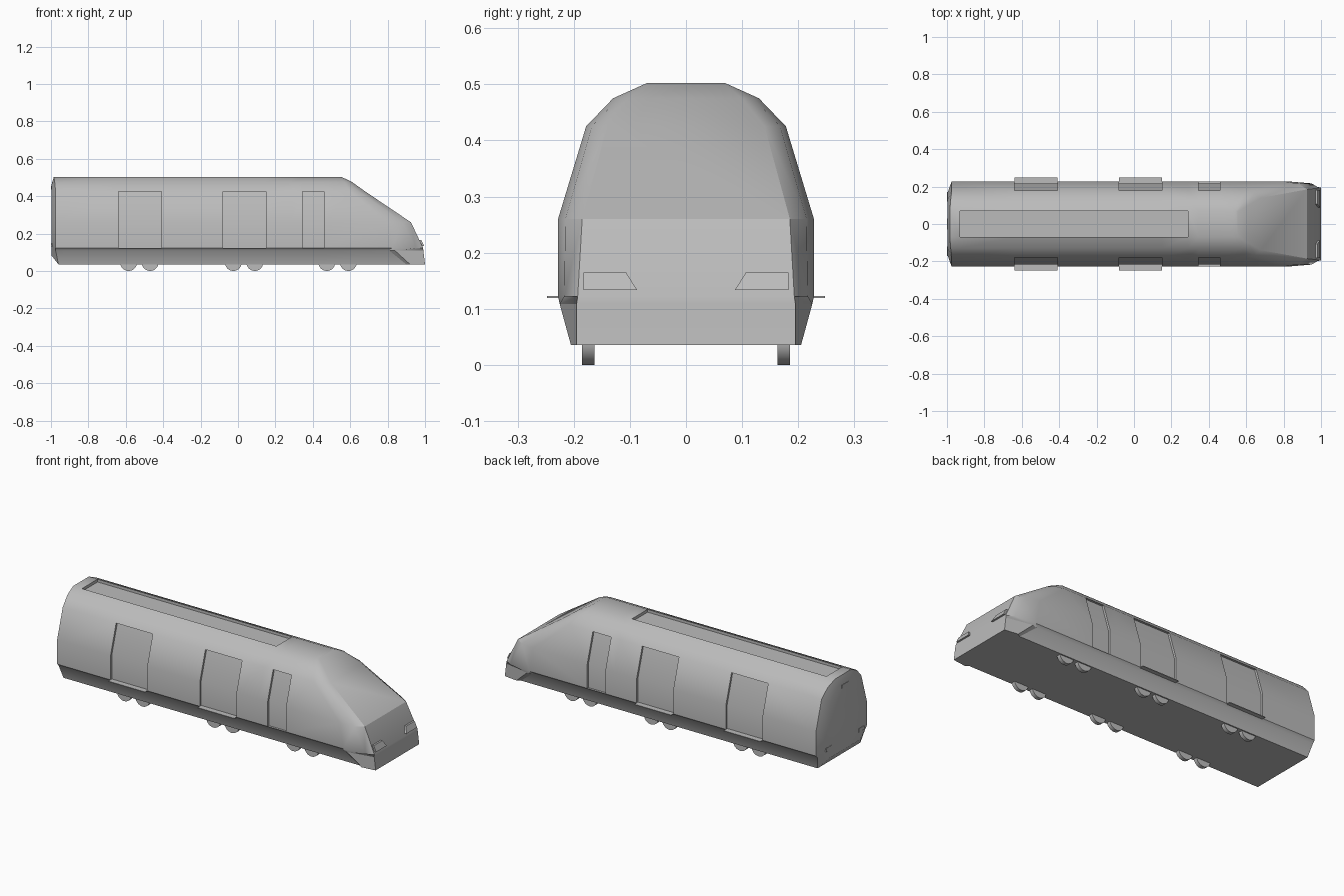
import bpy, bmesh, math
from mathutils import Vector

if "Cube" in bpy.data.objects:
    bpy.data.objects.remove(bpy.data.objects["Cube"], do_unlink=True)

grey = bpy.data.materials.new("plain_grey")
grey.use_nodes = True
grey.diffuse_color = (0.5, 0.5, 0.5, 1)
grey.node_tree.nodes["Principled BSDF"].inputs["Base Color"].default_value = (0.5, 0.5, 0.5, 1)


def finish(bm, name, angle=30):
    bmesh.ops.recalc_face_normals(bm, faces=bm.faces[:])
    mesh = bpy.data.meshes.new(name)
    bm.to_mesh(mesh)
    bm.free()
    mesh.materials.append(grey)
    obj = bpy.data.objects.new(name, mesh)
    bpy.context.collection.objects.link(obj)
    bpy.ops.object.select_all(action='DESELECT')
    bpy.context.view_layer.objects.active = obj
    obj.select_set(True)
    bpy.ops.object.shade_smooth_by_angle(angle=math.radians(angle))
    return obj


def prism(name, outline, offset):
    """Solid made by sweeping a flat outline along an offset."""
    bm = bmesh.new()
    low = [bm.verts.new(p) for p in outline]
    high = [bm.verts.new(Vector(p) + Vector(offset)) for p in outline]
    bm.faces.new(low)
    bm.faces.new(high)
    n = len(low)
    for i in range(n):
        j = (i + 1) % n
        bm.faces.new((low[i], low[j], high[j], high[i]))
    return finish(bm, name)


def box(name, x0, x1, y0, y1, z0, z1):
    return prism(name, [(x0, y0, z0), (x1, y0, z0), (x1, y1, z0), (x0, y1, z0)], (0, 0, z1 - z0))


# Body levels: height, half width, rear x, then three (x, y) nose corner points
levels = [
    (0.035, 0.192, -0.96, (0.90, 0.192), (0.92, 0.205), (1.00, 0.195)),
    (0.108, 0.214, -0.975, (0.81, 0.214), (0.84, 0.225), (0.991, 0.195)),
    (0.122, 0.228, -0.975, (0.82, 0.228), (0.95, 0.217), (0.99, 0.193)),
    (0.26, 0.228, -0.975, (0.80, 0.228), (0.88, 0.215), (0.925, 0.185)),
    (0.425, 0.178, -0.975, (0.60, 0.178), (0.645, 0.168), (0.68, 0.14)),
    (0.475, 0.13, -0.98, (0.57, 0.13), (0.59, 0.12), (0.61, 0.10)),
    (0.502, 0.07, -0.985, (0.53, 0.07), (0.545, 0.07), (0.555, 0.066)),
]
stations = [-0.93, -0.64, -0.41, -0.08, 0.15, 0.29, 0.345, 0.46]
doors = [(-0.64, -0.41), (-0.08, 0.15), (0.345, 0.46)]

bm = bmesh.new()
sides = {1: [], -1: []}
for s in sides:
    for z, y, rear, *nose in levels:
        # Bulged rear point, rear edge, straight wall, then nose corner
        row = [(-0.998, y * 0.72, 0.28 + (z - 0.28) * 0.8), (rear, y, z)]
        row += [(x, y, z) for x in stations]
        row += [(x, w, z) for x, w in nose]
        sides[s].append([bm.verts.new((x, s * w, h)) for x, w, h in row])

door_faces = {1: [], -1: []}
roof_faces = []
columns = len(stations) + 5
for s, rows in sides.items():
    for r in range(len(rows) - 1):
        for c in range(columns - 1):
            f = bm.faces.new((rows[r][c], rows[r][c + 1], rows[r + 1][c + 1], rows[r + 1][c]))
            mid = f.calc_center_median().x
            if r in (2, 3) and 2 <= c < columns - 4 and any(a < mid < b for a, b in doors):
                door_faces[s].append(f)
L, R = sides[1], sides[-1]
for r in range(len(levels) - 1):
    for c in (0, columns - 1):
        bm.faces.new((L[r][c], R[r][c], R[r + 1][c], L[r + 1][c]))
for r in (0, len(levels) - 1):
    for c in range(columns - 1):
        f = bm.faces.new((L[r][c], L[r][c + 1], R[r][c + 1], R[r][c]))
        if r and -0.93 < f.calc_center_median().x < 0.29:
            roof_faces.append(f)
bmesh.ops.recalc_face_normals(bm, faces=bm.faces[:])


def sink(faces, offset):
    out = bmesh.ops.extrude_face_region(bm, geom=faces)
    verts = [g for g in out["geom"] if isinstance(g, bmesh.types.BMVert)]
    bmesh.ops.translate(bm, verts=verts, vec=offset)
    old = [f for f in faces if f.is_valid]
    bmesh.ops.delete(bm, geom=old, context='FACES')


# Recessed doors and roof trough
for s, faces in door_faces.items():
    sink(faces, (0, -s * 0.012, 0))
sink(roof_faces, (0, 0, -0.016))
finish(bm, "train_body")

for s, label in ((1, "left"), (-1, "right")):
    # Door steps under the two wide doors
    for i, (a, b) in enumerate(doors[:2]):
        box(f"{label}_door_step_{i + 1}", a, b, s * 0.20, s * 0.248, 0.119, 0.123)

    # Headlights, slanted on the inner end
    lamp = [(0.183, 0.165), (0.107, 0.165), (0.087, 0.133), (0.183, 0.133)]
    prism(f"{label}_headlight", [(0.975 - (z - 0.15) * 0.48, s * y, z) for y, z in lamp], (0.012, 0, 0))

    # Rear lamps
    box(f"{label}_rear_lamp", -1.0, -0.98, s * 0.12, s * 0.17, 0.13, 0.15)

    # Wheels in pairs
    for i, x in enumerate((-0.585, -0.47, -0.025, 0.09, 0.475, 0.59)):
        ring = [math.tau * k / 24 for k in range(24)]
        rim = [(x + 0.045 * math.cos(t), s * 0.163, 0.045 + 0.045 * math.sin(t)) for t in ring]
        prism(f"{label}_wheel_{i + 1}", rim, (0, s * 0.022, 0))

box("upper_rear_lamp", -1.0, -0.98, -0.03, 0.03, 0.435, 0.455)
